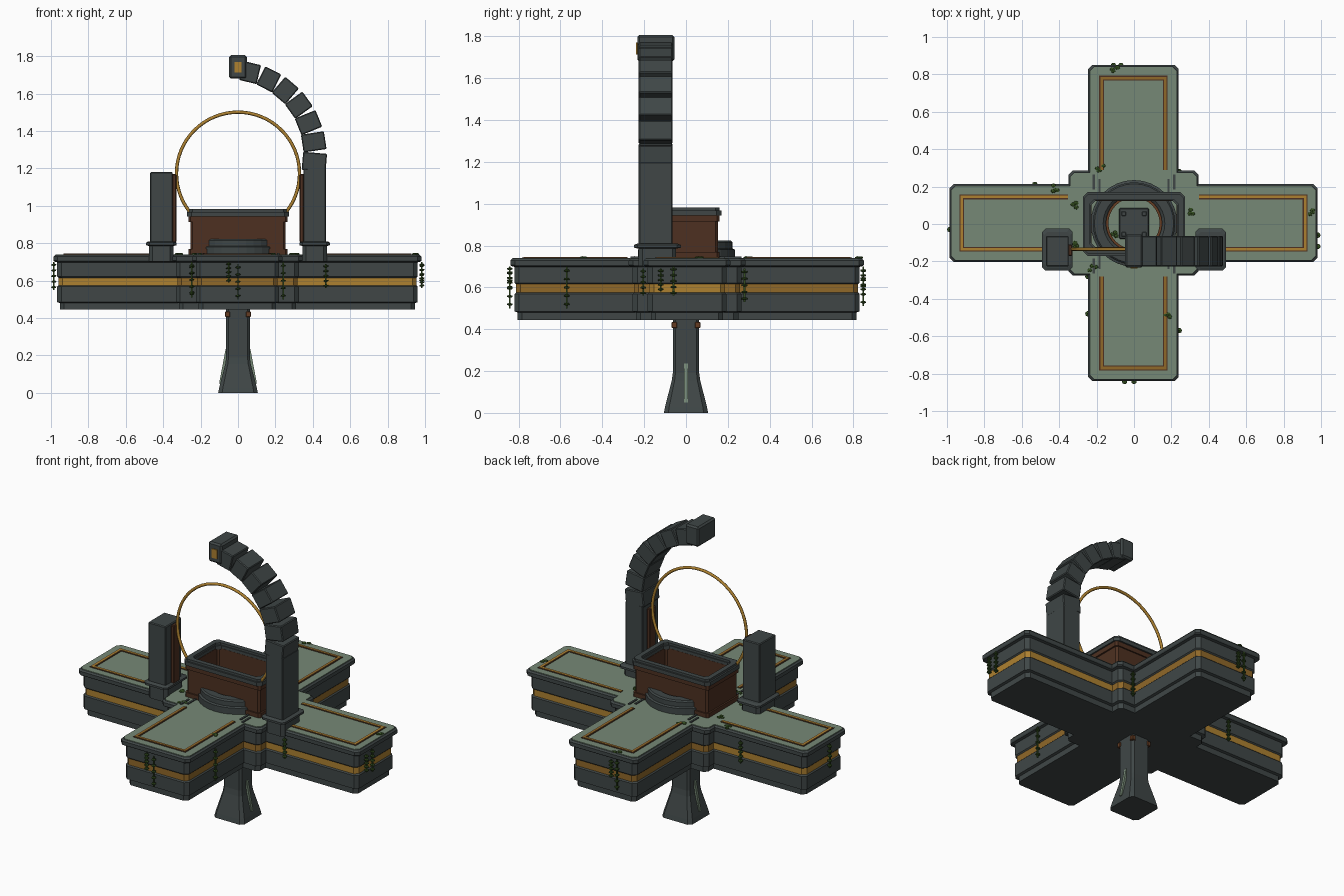
import bpy, bmesh, math, random
from mathutils import Matrix, Vector

random.seed(4)
cube = bpy.data.objects.get("Cube")
if cube:
    bpy.data.objects.remove(cube, do_unlink=True)


def material(name, r, g, b):
    m = bpy.data.materials.new(name)
    m.use_nodes = True
    m.diffuse_color = (r, g, b, 1)
    bsdf = next(n for n in m.node_tree.nodes if n.type == 'BSDF_PRINCIPLED')
    bsdf.inputs["Base Color"].default_value = (r, g, b, 1)
    bsdf.inputs["Roughness"].default_value = 0.8
    return m


SLATE = material("slate", 0.05, 0.062, 0.062)
SAGE = material("sage stone", 0.18, 0.25, 0.18)
GOLD = material("gold", 0.42, 0.22, 0.03)
BRONZE = material("bronze", 0.28, 0.14, 0.022)
BROWN = material("dark brown", 0.075, 0.03, 0.015)
RUST = material("rust", 0.13, 0.045, 0.016)
VINE = material("vine green", 0.035, 0.08, 0.015)


def finish(name, bm, mats, smooth=False):
    bmesh.ops.recalc_face_normals(bm, faces=bm.faces)
    mesh = bpy.data.meshes.new(name)
    bm.to_mesh(mesh)
    bm.free()
    for m in mats:
        mesh.materials.append(m)
    if smooth:
        for p in mesh.polygons:
            p.use_smooth = True
    ob = bpy.data.objects.new(name, mesh)
    bpy.context.scene.collection.objects.link(ob)
    return ob


def box(name, x, y, z, mat, bevel=0.0, angle=0.0):
    """Box from (min, max) spans, turned about its own y axis."""
    bm = bmesh.new()
    bmesh.ops.create_cube(bm, size=1)
    bm.transform(Matrix.Diagonal((x[1] - x[0], y[1] - y[0], z[1] - z[0], 1)))
    if bevel:
        bmesh.ops.bevel(bm, geom=bm.edges[:], offset=bevel, segments=1, affect='EDGES')
    ob = finish(name, bm, [mat])
    ob.location = (sum(x) / 2, sum(y) / 2, sum(z) / 2)
    ob.rotation_euler.y = angle
    return ob


def loft(name, rings, mats, rule=None, closed=False):
    """Skin rings of 3D points; cap both ends unless closed on itself."""
    bm = bmesh.new()
    loops = [[bm.verts.new(p) for p in r] for r in rings]
    pairs = list(zip(loops, loops[1:]))
    if closed:
        pairs.append((loops[-1], loops[0]))
    else:
        bm.faces.new(loops[0])
        bm.faces.new(loops[-1])
    for a, b in pairs:
        for i in range(len(a)):
            j = (i + 1) % len(a)
            bm.faces.new((a[i], a[j], b[j], b[i]))
    if rule:
        for f in bm.faces:
            f.material_index = rule(f.calc_center_median())
    return finish(name, bm, mats)


def rect(hx, hy, z, c=0.0, cx=0.0, cy=0.0):
    """Rectangle with cut corners."""
    pts = []
    for sx, sy, swap in ((1, 1, 0), (-1, 1, 1), (-1, -1, 0), (1, -1, 1)):
        pair = [(sx * hx, sy * (hy - c)), (sx * (hx - c), sy * hy)]
        pts += pair[::-1] if swap else pair
    return [(cx + x, cy + y, z) for x, y in pts]


# Cross-shaped platform
OX, OY = -0.003, 0.005


def cross(d, z, c=0.022):
    quad = [(0.984 + d, 0.208 + d - c), (0.984 + d - c, 0.208 + d), (0.348 + d, 0.208 + d),
            (0.348 + d, 0.28 + d - c), (0.348 + d - c, 0.28 + d), (0.242 + d, 0.28 + d),
            (0.242 + d, 0.845 + d - c), (0.242 + d - c, 0.845 + d)]
    back = quad[::-1]
    pts = quad + [(-x, y) for x, y in back] + [(-x, -y) for x, y in quad] + [(x, -y) for x, y in back]
    return [(OX + x, OY + y, z) for x, y in pts]


def band_rule(p):
    if 0.58 < p.z < 0.61:
        return 1 if abs(p.x) > 0.36 else 2
    return 0


profile = [(-0.035, 0.445), (-0.035, 0.48), (-0.02, 0.485), (-0.02, 0.568), (-0.027, 0.575),
           (-0.027, 0.615), (-0.02, 0.622), (-0.02, 0.698), (-0.004, 0.702), (0, 0.708),
           (0, 0.728), (-0.009, 0.737)]
loft("platform", [cross(d, z) for d, z in profile], [SLATE, GOLD, BRONZE], band_rule)
loft("platform_top", [cross(-0.011, 0.736), cross(-0.011, 0.741)], [SAGE])

# U-shaped inlays on the four arms
for along_x, length, half, start, line in ((True, 0.918, 0.14, 0.35, GOLD), (False, 0.775, 0.17, 0.285, BRONZE)):
    for s in (1, -1):
        for mat, w, top in ((BROWN, 0.013, 0.744), (line, 0.007, 0.746)):
            bars = [((start, length + w), (k * half - w, k * half + w)) for k in (1, -1)]
            bars.append(((length - w, length + w), (-half, half)))
            for a, b in bars:
                a = tuple(sorted((s * a[0], s * a[1])))
                x, y = (a, b) if along_x else (b, a)
                box("arm_inlay", (x[0] + OX, x[1] + OX), (y[0] + OY, y[1] + OY), (0.739, top), mat)

# Dark slots around the centre
for sx in (1, -1):
    for sy in (1, -1):
        for x, y in ((0.215, 0.225), (0.185, 0.2)):
            box("floor_slot", (sx * x - 0.006, sx * x + 0.006),
                (sy * y - 0.04, sy * y + 0.04), (0.739, 0.747), SLATE)

# Flared support leg with fins and corner brackets
leg = [(0, 0.106), (0.03, 0.1), (0.155, 0.068), (0.19, 0.063), (0.46, 0.063)]
loft("support_leg", [rect(h, h, z, h * 0.2) for z, h in leg], [SLATE])
for s in (1, -1):
    loft("leg_fin", [[(s * x, y, z) for x, z in ((0.06, 0.04), (0.101, 0.05), (0.066, 0.235), (0.05, 0.235))]
                     for y in (-0.009, 0.009)], [SAGE])
    for t in (1, -1):
        x, y = s * 0.056, t * 0.056
        box("leg_bracket", (x - 0.013, x + 0.013), (y - 0.013, y + 0.013), (0.405, 0.435), RUST, 0.003)

# Round dais in the centre
def tube(name, prof, mat, n=32):
    rings = []
    for i in range(n):
        a = i * math.tau / n
        rings.append([(r * math.cos(a), r * math.sin(a) + 0.003, z) for r, z in prof])
    return loft(name, rings, [mat], closed=True)


tube("dais_ring", [(0.15, 0.735), (0.232, 0.735), (0.232, 0.78), (0.22, 0.785), (0.22, 0.815),
                   (0.212, 0.823), (0.165, 0.823), (0.15, 0.81)], SLATE)
tube("dais_liner", [(0.137, 0.735), (0.152, 0.735), (0.152, 0.8), (0.137, 0.8)], RUST)
box("dais_plate", (-0.08, 0.08), (-0.08, 0.085), (0.738, 0.76), SLATE, 0.006)
for sx in (1, -1):
    for sy in (1, -1):
        box("plate_stud", (sx * 0.055 - 0.012, sx * 0.055 + 0.012),
            (sy * 0.055 - 0.012, sy * 0.055 + 0.012), (0.758, 0.768), SLATE, 0.003)

# Open basin with flanges and a dark rim
def frame(name, hx, hy, t, z0, z1, mat, c=0.012):
    rings = [rect(hx, hy, z0, c), rect(hx, hy, z1, c), rect(hx - t, hy - t, z1, c), rect(hx - t, hy - t, z0, c)]
    return loft(name, rings, [mat], closed=True)


frame("basin_wall", 0.255, 0.152, 0.028, 0.742, 0.95, BROWN)
frame("basin_foot", 0.265, 0.16, 0.03, 0.741, 0.768, BROWN)
frame("basin_flange", 0.265, 0.16, 0.03, 0.915, 0.946, BROWN)
frame("basin_rim", 0.274, 0.17, 0.045, 0.944, 0.968, SLATE, 0.025)
frame("basin_rim_top", 0.264, 0.16, 0.03, 0.966, 0.982, SLATE, 0.02)

# Pillars on plinths, with inner brown strips
PY = -0.145
for side, s, top in (("right", -1, 1.18), ("left", 1, 1.2)):
    cx = s * 0.41
    steps = [(0.065, 0.09, 0.703), (0.065, 0.09, 0.785), (0.082, 0.112, 0.79), (0.082, 0.112, 0.803),
             (0.07, 0.095, 0.81)]
    loft(side + "_plinth", [rect(a, b, z, 0.018, cx, PY + 0.008) for a, b, z in steps], [SLATE])
    box(side + "_pillar", (cx - 0.061, cx + 0.061), (PY - 0.081, PY + 0.081), (0.79, top), SLATE, 0.005)
    xs = sorted((s * 0.33, s * 0.352))
    box(side + "_pillar_strip", xs, (PY - 0.025, PY + 0.035), (0.805, 1.17), BROWN, 0.004)

# Curved arm of separate blocks, rising from the left pillar
AX, AZ, AR = -0.04, 1.275, 0.45
for i in range(7):
    a = math.radians(-5 + 13.6 * i)
    x, z = AX + AR * math.cos(a), AZ + AR * math.sin(a)
    w = 0.064 - 0.002 * i
    box("arch_block", (x - w, x + w), (PY - 0.081, PY + 0.081), (z - 0.048, z + 0.048), SLATE, 0.005, -a)
box("arch_head", (-0.047, 0.047), (-0.233, -0.055), (1.68, 1.806), SLATE, 0.01)
box("head_inset", (-0.019, 0.019), (-0.239, -0.231), (1.713, 1.77), GOLD)

# Thin upright ring
bpy.ops.mesh.primitive_torus_add(major_radius=0.329, minor_radius=0.009, major_segments=64, minor_segments=8,
                                 location=(0, -0.135, 1.172), rotation=(math.pi / 2, 0, 0))
ring = bpy.context.object
ring.name = "halo_ring"
ring.data.materials.append(GOLD)
bpy.ops.object.shade_smooth()

# Hanging vines: a stem with flat leaves
vines = [(-0.985, -0.03, 0.55, 0.7), (0.983, -0.06, 0.56, 0.7), (0.983, -0.12, 0.58, 0.69),
         (-0.11, 0.848, 0.51, 0.7), (-0.07, 0.848, 0.58, 0.69), (-0.05, -0.842, 0.59, 0.7),
         (0, -0.842, 0.5, 0.69), (-0.247, -0.48, 0.51, 0.7), (0.242, -0.57, 0.5, 0.7),
         (-0.53, 0.212, 0.55, 0.69), (0.47, -0.205, 0.56, 0.69), (0.242, 0.28, 0.53, 0.69),
         (-0.247, -0.28, 0.52, 0.69)]
bm = bmesh.new()


def blob(p, sx, sy, sz):
    bmesh.ops.create_icosphere(bm, subdivisions=1, radius=1,
                               matrix=Matrix.Translation(p) @ Matrix.Diagonal((sx, sy, sz, 1)))


for x, y, z0, z1 in vines:
    bmesh.ops.create_cube(bm, size=1, matrix=Matrix.Translation((x, y, (z0 + z1) / 2))
                          @ Matrix.Diagonal((0.008, 0.008, z1 - z0, 1)))
    for k in range(5):
        blob(Vector((x, y, z0 + (z1 - z0) * (k + 0.5) / 5)), 0.016, 0.016, 0.007)
finish("hanging_vines", bm, [VINE])

# Moss patches on the platform top
bm = bmesh.new()
for x, y in ((-0.18, 0.3), (-0.42, 0.19), (-0.32, 0.1), (0.3, 0.07), (0.94, 0.06), (0.18, -0.48),
             (0.3, -0.09), (-0.31, -0.11), (-0.11, -0.05), (-0.1, 0.82), (-0.22, -0.24)):
    for k in range(4):
        blob(Vector((x + random.uniform(-0.018, 0.018), y + random.uniform(-0.018, 0.018), 0.742)),
             0.014, 0.012, 0.007)
finish("moss_patches", bm, [VINE])
